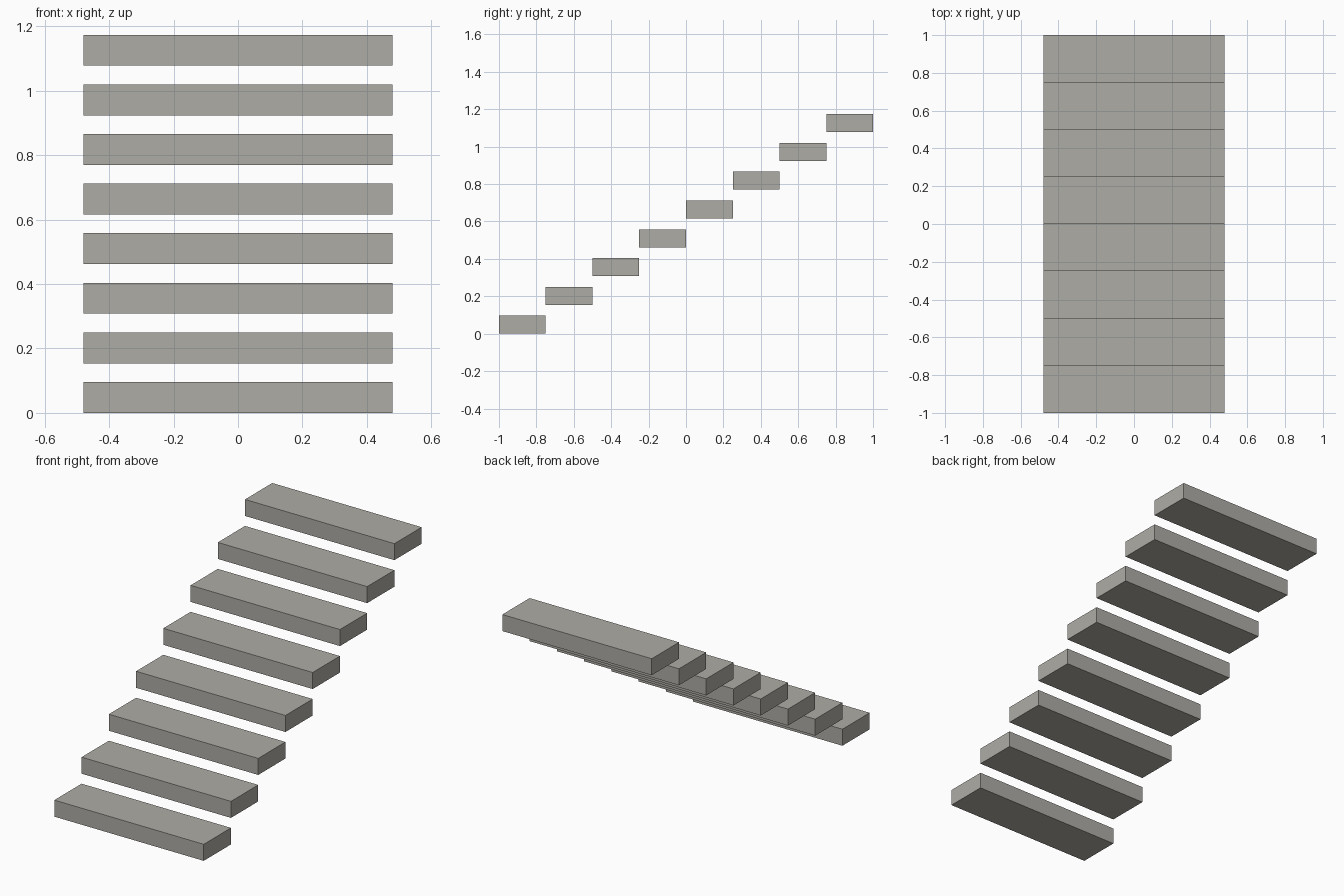
import bpy

STEPS = 8
WIDTH, DEPTH, THICKNESS = 0.96, 0.25, 0.096
RISE = 0.154

# Remove the default cube
cube = bpy.data.objects.get("Cube")
if cube:
    bpy.data.objects.remove(cube, do_unlink=True)

# Warm grey stone
stone = bpy.data.materials.new("warm_grey_stone")
stone.use_nodes = True
colour = (0.43, 0.415, 0.38, 1.0)
stone.diffuse_color = colour
stone.node_tree.nodes["Principled BSDF"].inputs["Base Color"].default_value = colour


def add_step(index):
    """One floating slab, set back and raised from the one before it."""
    y = (index - (STEPS - 1) / 2) * DEPTH
    z = THICKNESS / 2 + index * RISE
    bpy.ops.mesh.primitive_cube_add(size=1, location=(0, y, z))
    step = bpy.context.object
    step.name = f"step_{index + 1}"
    step.scale = (WIDTH, DEPTH, THICKNESS)
    bpy.ops.object.transform_apply(location=False, rotation=False, scale=True)
    step.data.materials.append(stone)


# Flight of steps, rising towards the back
for i in range(STEPS):
    add_step(i)
